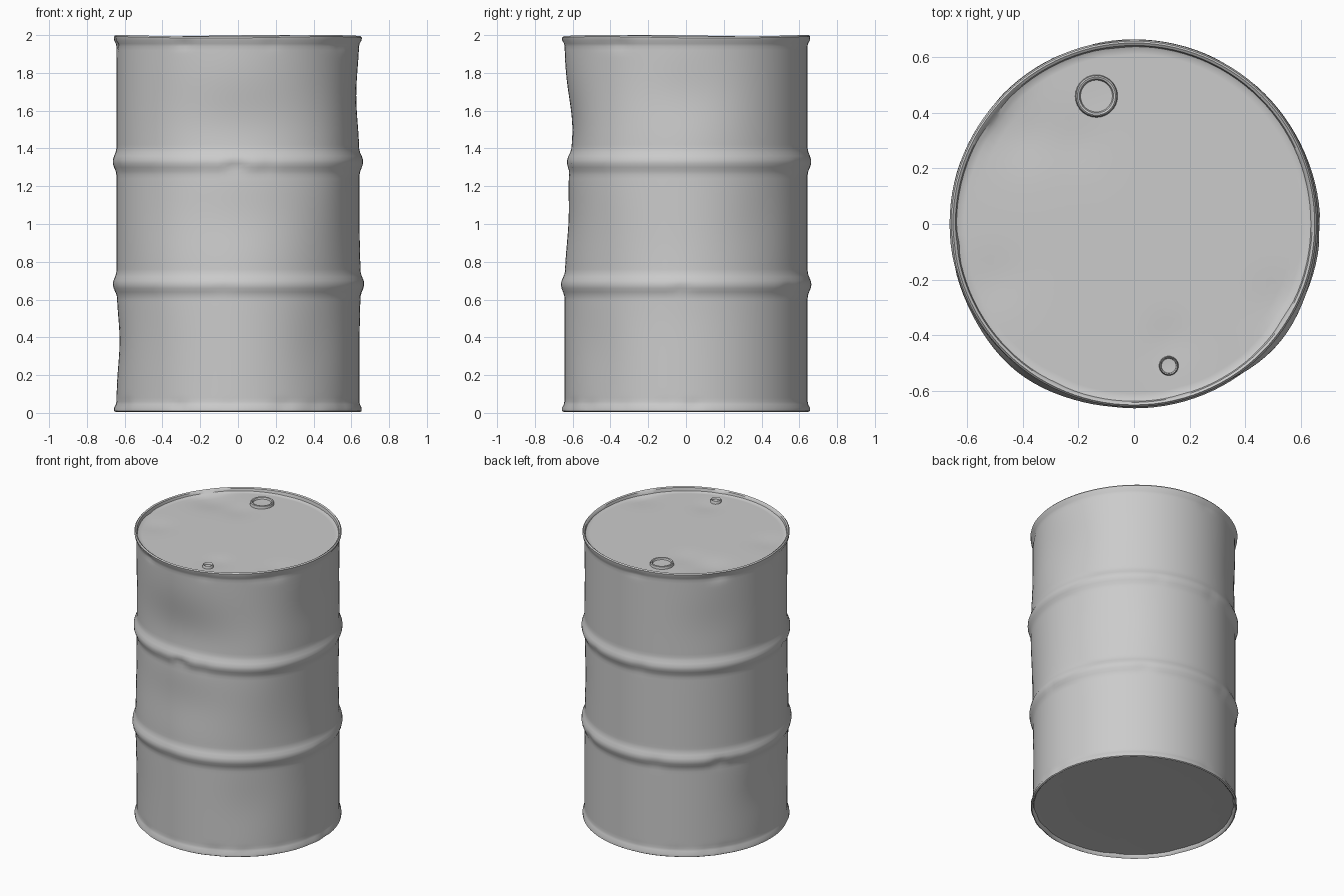
import bpy, bmesh, random
from math import sin, cos, pi, exp, radians, atan2, hypot

if "Cube" in bpy.data.objects:
    bpy.data.objects.remove(bpy.data.objects["Cube"])

random.seed(4)
SEG = 112

# Dents in the shell: angle, height, angular width, vertical width, depth
DENTS = [
    (-90, 1.50, 32, 0.24, 0.042), (-90, 1.05, 28, 0.22, 0.022),
    (0, 1.68, 22, 0.20, 0.018), (180, 0.38, 20, 0.18, 0.017),
    (-50, 0.35, 16, 0.22, 0.008), (35, 1.0, 18, 0.2, 0.006),
    (140, 1.6, 20, 0.2, 0.008),
    (-40, 1.30, 18, 0.30, -0.014), (-128, 0.70, 18, 0.30, -0.014),
    (-5, 0.69, 25, 0.15, -0.006),
]
# Small creases along the bottom seam, the top seam and the rolling hoops
for z, n in ((0.03, 16), (1.95, 8), (1.31, 8), (0.66, 8)):
    for i in range(n):
        DENTS.append((random.uniform(-180, 180), z, random.uniform(2.5, 5),
                      random.uniform(0.02, 0.04), random.uniform(0.003, 0.009)))

# Shallow dips in the lid: x, y, radius, depth
DIPS = [(-0.42, 0.32, 0.12, 0.012), (-0.2, 0.3, 0.1, 0.006),
        (0.13, -0.42, 0.08, 0.006), (-0.5, -0.2, 0.1, 0.006),
        (0.52, -0.28, 0.1, 0.006)]


def dent(v):
    x, y, z = v.co
    r = hypot(x, y)
    if r < 1e-5:
        return
    a = atan2(y, x) * 180 / pi
    d = 0
    for da, dz, wa, wz, depth in DENTS:
        diff = (a - da + 180) % 360 - 180
        d += depth * exp(-(diff / wa) ** 2 - ((z - dz) / wz) ** 2)
    # the seams at both ends stay stiff
    end = min(z, 2 - z)
    d *= min(1, 0.15 + end / 0.2) if abs(d) > 0.012 else 1
    if r > 0.6:
        v.co.x *= (r - d) / r
        v.co.y *= (r - d) / r
    if z > 1.98:
        v.co.z -= 0.004 + 0.004 * sin(radians(3 * a + 40))
    if z > 1.9 and r < 0.62:
        for px, py, w, depth in DIPS:
            v.co.z -= depth * exp(-((x - px) ** 2 + (y - py) ** 2) / w ** 2)


def lathe(name, profile, seg, centre=(0, 0), deform=None, angle=40):
    """Revolve (radius, height) points; radius 0 closes with a pole."""
    bm = bmesh.new()
    rings = []
    for r, z in profile:
        n = 1 if r == 0 else seg
        rings.append([bm.verts.new((centre[0] + r * cos(2 * pi * i / seg),
                                    centre[1] + r * sin(2 * pi * i / seg), z))
                      for i in range(n)])
    for lo, hi in zip(rings, rings[1:]):
        for i in range(seg):
            j = (i + 1) % seg
            if len(lo) == 1:
                bm.faces.new((lo[0], hi[j], hi[i]))
            elif len(hi) == 1:
                bm.faces.new((lo[i], lo[j], hi[0]))
            else:
                bm.faces.new((lo[i], lo[j], hi[j], hi[i]))
    if deform:
        for v in bm.verts:
            deform(v)
    bmesh.ops.recalc_face_normals(bm, faces=bm.faces)
    me = bpy.data.meshes.new(name)
    bm.to_mesh(me)
    bm.free()
    ob = bpy.data.objects.new(name, me)
    bpy.context.collection.objects.link(ob)
    bpy.ops.object.select_all(action='DESELECT')
    ob.select_set(True)
    bpy.context.view_layer.objects.active = ob
    bpy.ops.object.shade_smooth_by_angle(angle=radians(angle))
    return ob


def wall_radius(z):
    """Plain wall with two rolling hoops."""
    r = 0.644
    for hoop in (0.68, 1.33):
        t = abs(z - hoop) / 0.07
        if t < 1:
            r += 0.020 * (0.5 + 0.5 * cos(pi * t))
    return r


# Drum body: bottom plate, bottom seam, wall, top seam, recessed lid
profile = [(0, 0.03), (0.3, 0.03), (0.6, 0.03), (0.636, 0.028), (0.64, 0.012),
           (0.648, 0.005), (0.656, 0.010), (0.656, 0.028), (0.647, 0.045)]
profile += [(wall_radius(0.06 + 0.02 * i), 0.06 + 0.02 * i) for i in range(95)]
profile += [(0.647, 1.955), (0.656, 1.972), (0.658, 1.992), (0.651, 2.0),
            (0.642, 1.994), (0.638, 1.972), (0.625, 1.966)]
profile += [(0.61 - 0.04 * i, 1.966) for i in range(15)] + [(0, 1.966)]
lathe("drum_body", profile, SEG, deform=dent)


# Bungs: raised collar around a sunken plug
def bung(name, x, y, r, top):
    lathe(name, [(r * 1.12, 1.955), (r * 1.05, top - 0.004), (r * 0.98, top),
                 (r * 0.88, top - 0.003), (r * 0.82, top - 0.014),
                 (r * 0.4, top - 0.015), (0, top - 0.015)], 28, (x, y))


bung("large_bung", -0.135, 0.46, 0.07, 1.986)
bung("small_bung", 0.125, -0.51, 0.032, 1.984)
